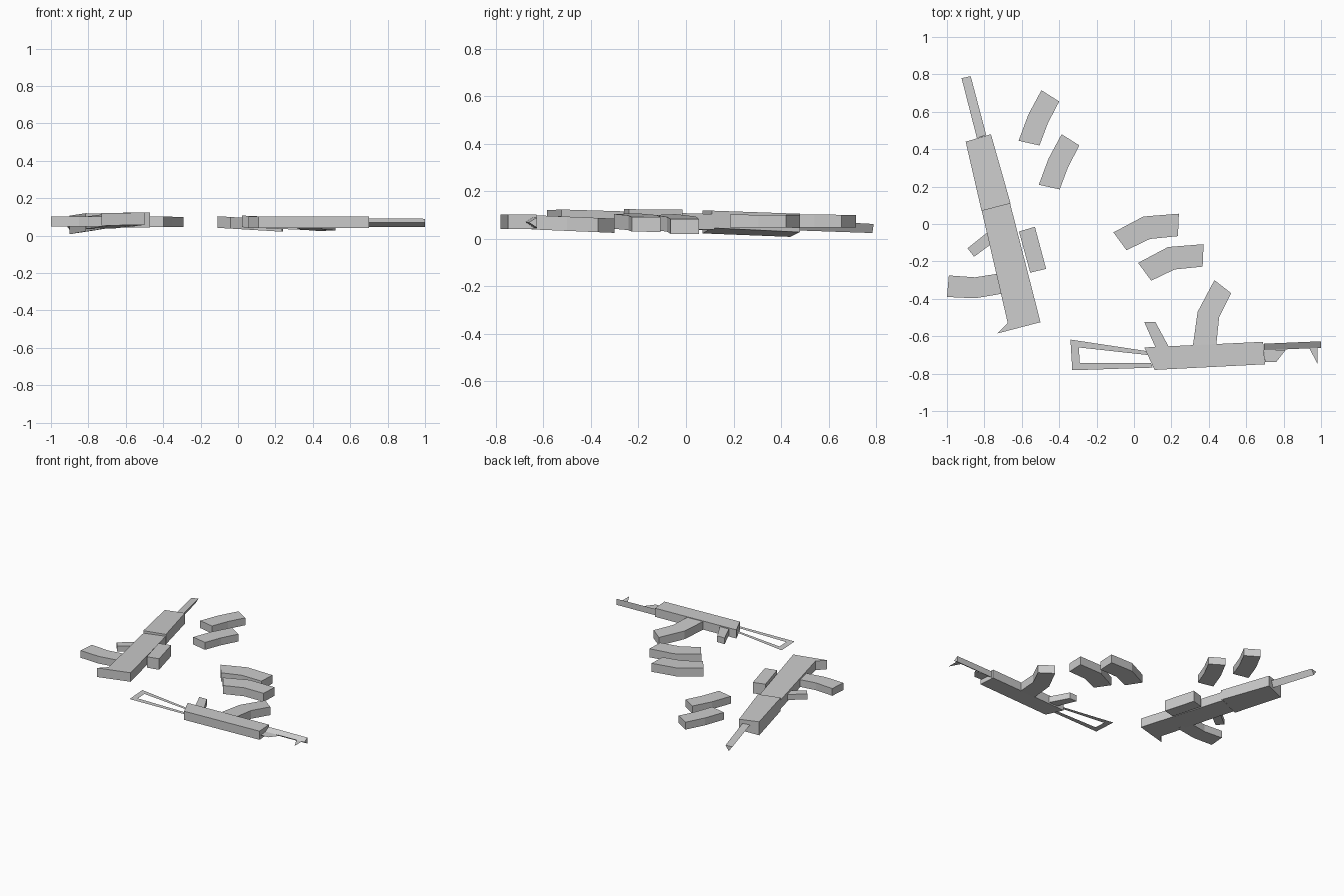
import bpy, bmesh


def make(name, verts, faces):
    me = bpy.data.meshes.new(name)
    me.from_pydata(verts, [], faces)
    bm = bmesh.new()
    bm.from_mesh(me)
    bmesh.ops.recalc_face_normals(bm, faces=bm.faces)
    bm.to_mesh(me)
    bm.free()
    ob = bpy.data.objects.new(name, me)
    bpy.context.collection.objects.link(ob)
    return ob


def prism(name, outline, bottom, top):
    """Extrude a plan outline between two planes, each given as (z at origin, x slope, y slope)."""
    def z(p, x, y):
        return p[0] + p[1] * x + p[2] * y
    n = len(outline)
    verts = [(x, y, z(p, x, y)) for p in (bottom, top) for x, y in outline]
    faces = [list(range(n))[::-1], list(range(n, 2 * n))]
    faces += [[i, (i + 1) % n, n + (i + 1) % n, n + i] for i in range(n)]
    return make(name, verts, faces)


def slab(name, outline, plane, thick):
    return prism(name, outline, plane, (plane[0] + thick,) + tuple(plane[1:]))


def flat(name, outline, z):
    return make(name, [(x, y, z) for x, y in outline], [list(range(len(outline)))])


def bar(name, end_a, end_b):
    """Three-sided bar between two triangles."""
    return make(name, end_a + end_b,
                [[0, 2, 1], [3, 4, 5]] + [[i, (i + 1) % 3, 3 + (i + 1) % 3, 3 + i] for i in range(3)])


def moved(outline, dx, dy):
    return [(x + dx, y + dy) for x, y in outline]


# Rifle with folding stock
slab("a_receiver", [(0.055, -0.66), (0.69, -0.63), (0.70, -0.75), (0.11, -0.78)], (0.04, 0, 0), 0.063)
slab("a_magazine", [(0.315, -0.65), (0.34, -0.47), (0.43, -0.30), (0.52, -0.37), (0.455, -0.50), (0.44, -0.645)],
     (0.012, 0, -0.042), 0.06)
slab("a_grip", [(0.055, -0.525), (0.115, -0.525), (0.185, -0.655), (0.115, -0.66)], (0.05, 0, 0), 0.045)
bar("a_barrel", [(0.695, -0.675, 0.07), (0.695, -0.64, 0.092), (0.695, -0.64, 0.046)],
    [(1.0, -0.662, 0.069), (1.0, -0.627, 0.09), (1.0, -0.627, 0.046)])
flat("a_stock_frame", [(0.085, -0.682), (-0.34, -0.618), (-0.33, -0.782), (0.10, -0.768),
                       (0.09, -0.742), (-0.29, -0.742), (-0.295, -0.66), (0.07, -0.70)], 0.075)
flat("a_rear_sight", [(0.695, -0.67), (0.81, -0.675), (0.76, -0.738), (0.70, -0.738)], 0.07)
flat("a_front_sight", [(0.935, -0.66), (0.98, -0.745), (0.98, -0.655)], 0.069)

# Compact rifle with rear magazine
slab("b_receiver", [(-0.815, 0.075), (-0.665, 0.12), (-0.50, -0.525), (-0.73, -0.585), (-0.675, -0.53)],
     (0.054, 0.02, -0.025), 0.066)
prism("b_handguard", [(-0.90, 0.44), (-0.765, 0.48), (-0.66, 0.11), (-0.815, 0.07)],
      (0.145, 0.15, -0.005), (0.122, 0, -0.035))
bar("b_barrel", [(-0.84, 0.46, 0.075), (-0.79, 0.475, 0.08), (-0.81, 0.468, 0.035)],
    [(-0.922, 0.78, 0.06), (-0.873, 0.79, 0.062), (-0.895, 0.785, 0.024)])
slab("b_grip", [(-0.765, -0.03), (-0.89, -0.13), (-0.855, -0.175), (-0.74, -0.09)], (0.05, 0, 0), 0.04)
slab("b_magazine", [(-0.69, -0.26), (-0.85, -0.285), (-0.99, -0.275), (-1.0, -0.39), (-0.85, -0.397), (-0.69, -0.37)],
     (0.048, 0, 0), 0.053)
slab("b_sight", [(-0.615, -0.04), (-0.53, -0.015), (-0.47, -0.24), (-0.555, -0.26)], (0.042, 0, -0.01), 0.08)

# Loose magazines in two pairs
side = [(-0.11, -0.045), (0.05, 0.04), (0.24, 0.055), (0.235, -0.065), (0.085, -0.08), (-0.04, -0.14)]
slab("loose_magazine_1", side, (0.035, -0.06, 0), 0.062)
slab("loose_magazine_2", moved(side, 0.132, -0.163), (0.046, -0.045, 0), 0.062)
up = [(-0.495, 0.715), (-0.40, 0.655), (-0.46, 0.54), (-0.505, 0.42), (-0.617, 0.445), (-0.565, 0.585)]
slab("loose_magazine_3", up, (0.052, 0, -0.008), 0.054)
slab("loose_magazine_4", moved(up, 0.108, -0.235), (0.048, 0, -0.004), 0.054)
